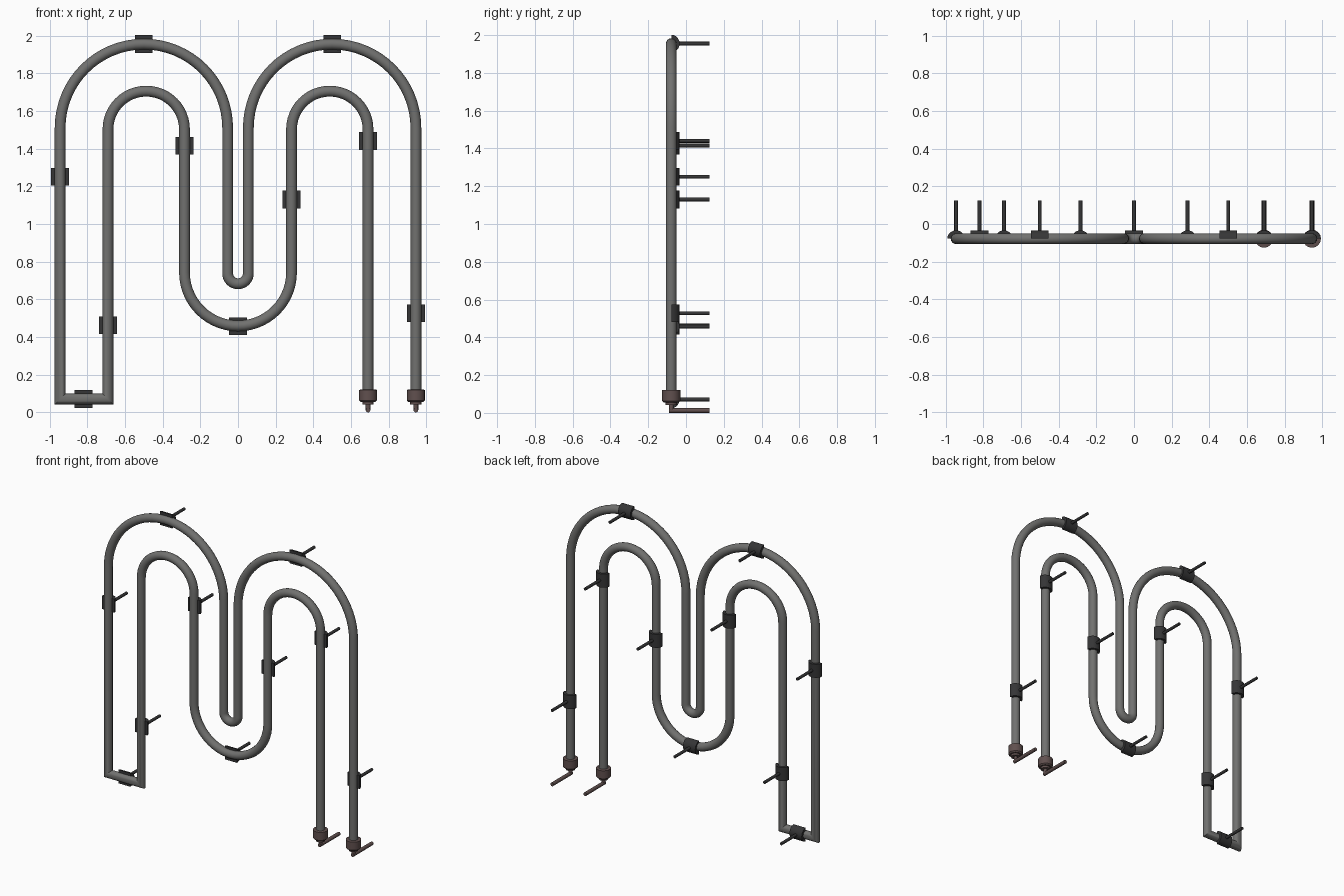
import bpy, bmesh, math
from mathutils import Vector, Matrix

cube = bpy.data.objects.get("Cube")
if cube:
    bpy.data.objects.remove(cube, do_unlink=True)

PIPE_Y = -0.078     # plane of the pipe
BACK_Y = 0.125      # ends of the mounting pins
R = 0.0285


def material(name, rgb):
    m = bpy.data.materials.new(name)
    m.use_nodes = True
    m.diffuse_color = (*rgb, 1)
    bsdf = m.node_tree.nodes["Principled BSDF"]
    bsdf.inputs["Base Color"].default_value = (*rgb, 1)
    bsdf.inputs["Roughness"].default_value = 0.6
    return m


steel = material("grey steel", (0.165, 0.165, 0.16))
black = material("dark clamp", (0.036, 0.036, 0.037))
brown = material("brown fitting", (0.118, 0.08, 0.077))


def finish(bm, name, mat):
    bmesh.ops.recalc_face_normals(bm, faces=bm.faces)
    mesh = bpy.data.meshes.new(name)
    bm.to_mesh(mesh)
    bm.free()
    mesh.materials.append(mat)
    obj = bpy.data.objects.new(name, mesh)
    bpy.context.collection.objects.link(obj)
    bpy.ops.object.select_all(action='DESELECT')
    obj.select_set(True)
    bpy.context.view_layer.objects.active = obj
    bpy.ops.object.shade_smooth_by_angle(angle=math.radians(32))
    return obj


def loft(bm, rings):
    """Skin closed rings of points and cap both ends."""
    rows = [[bm.verts.new(p) for p in ring] for ring in rings]
    n = len(rows[0])
    for a, b in zip(rows, rows[1:]):
        for i in range(n):
            j = (i + 1) % n
            bm.faces.new((a[i], a[j], b[j], b[i]))
    bm.faces.new(rows[0][::-1])
    bm.faces.new(rows[-1])


def sweep(bm, path, radius, sides):
    """Round tube along a path of points, with mitred corners."""
    rings = []
    for i, p in enumerate(path):
        d0 = (p - path[max(i - 1, 0)]).normalized()
        d1 = (path[min(i + 1, len(path) - 1)] - p).normalized()
        t = (d0 + d1).normalized()
        side = t.cross(Vector((0, 1, 0))) if abs(t.y) < 0.9 else Vector((1, 0, 0))
        up = side.cross(t)
        mitre = 1 / max(t.dot(d1 if d1.length else d0), 0.3)
        ring = []
        for k in range(sides):
            a = math.tau * k / sides
            ring.append(p + side * radius * mitre * math.cos(a) + up * radius * math.sin(a))
        rings.append(ring)
    loft(bm, rings)


def arc(cx, cz, r, start, end, steps):
    pts = []
    for i in range(steps + 1):
        a = math.radians(start + (end - start) * i / steps)
        pts.append(Vector((cx + r * math.cos(a), PIPE_Y, cz + r * math.sin(a))))
    return pts


# Pipe: one continuous run, outer bends first, then back along the inner bends
OUT, IN, LOW = 0.944, 0.69, 0.071
path = [Vector((OUT, PIPE_Y, 0.1))]
path += arc(0.4995, 1.51, 0.4445, 0, 180, 32)
path += arc(0, 0.738, 0.055, 0, -180, 16)
path += arc(-0.4995, 1.51, 0.4445, 0, 180, 32)
path += [Vector((-OUT, PIPE_Y, LOW)), Vector((-IN, PIPE_Y, LOW))]
path += arc(-0.487, 1.502, 0.203, 180, 0, 24)
path += arc(0, 0.743, 0.284, 180, 360, 28)
path += arc(0.487, 1.502, 0.203, 180, 0, 24)
path.append(Vector((IN, PIPE_Y, 0.1)))
bm = bmesh.new()
sweep(bm, path, R, 16)
finish(bm, "pipe", steel)


# Clamps: half-round saddles behind the pipe, each with a wall pin
def clamp(x, z, along_x, index):
    bm = bmesh.new()
    rings = []
    for h in (-0.047, 0.047):
        ring = []
        for k in range(13):
            a = math.pi * k / 12
            ring.append(Vector((0.047 * math.cos(a), 0.044 * math.sin(a), h)))
        rings.append(ring)
    loft(bm, rings)
    if along_x:
        bm.transform(Matrix.Rotation(math.pi / 2, 4, 'Y'))
    bm.transform(Matrix.Translation((x, PIPE_Y, z)))
    sweep(bm, [Vector((x, PIPE_Y + 0.03, z)), Vector((x, BACK_Y, z))], 0.01, 12)
    finish(bm, f"clamp_{index}", black)


upright = [(-OUT, 1.25), (-IN, 0.463), (-0.284, 1.415), (0.284, 1.13), (IN, 1.44), (OUT, 0.527)]
level = [(-0.5, 1.955), (0.5, 1.955), (0, 0.457), (-0.82, LOW)]
for i, (x, z) in enumerate(upright + level):
    clamp(x, z, i >= len(upright), i + 1)


# End fittings: collar, neck and a bent pin running back
def fitting(x, name):
    bm = bmesh.new()
    profile = [(0.03, 0.042), (0.03, 0.056), (0.04, 0.056), (0.048, 0.064),
               (0.048, 0.12), (0.03, 0.122)]
    rings = []
    for r, z in profile:
        rings.append([Vector((x + r * math.cos(math.tau * k / 16),
                              PIPE_Y + r * math.sin(math.tau * k / 16), z)) for k in range(16)])
    loft(bm, rings)
    bend = [Vector((x, PIPE_Y, 0.05)), Vector((x, PIPE_Y, 0.0125)), Vector((x, BACK_Y, 0.0125))]
    sweep(bm, bend[:2], 0.0125, 12)
    sweep(bm, [bend[1] - Vector((0, 0.0125, 0)), bend[2]], 0.0125, 12)
    finish(bm, name, brown)


fitting(OUT, "outer_fitting")
fitting(IN, "inner_fitting")
